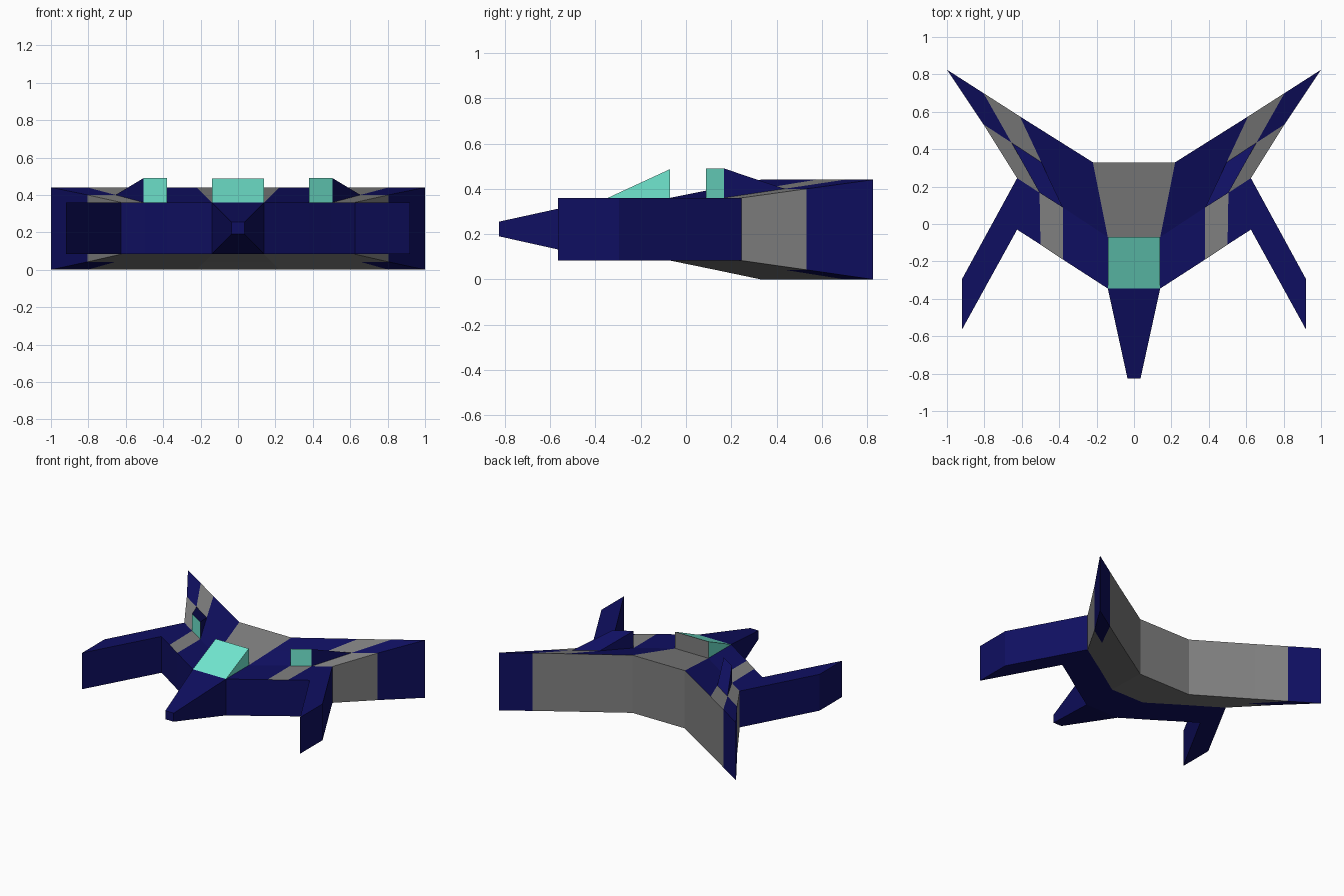
import bpy, bmesh

if "Cube" in bpy.data.objects:
    bpy.data.objects.remove(bpy.data.objects["Cube"])

NAVY, GREY, TEAL = 0, 1, 2


def make_mat(name, rgb):
    m = bpy.data.materials.new(name)
    m.diffuse_color = (*rgb, 1)
    m.use_nodes = True
    m.node_tree.nodes["Principled BSDF"].inputs["Base Color"].default_value = m.diffuse_color
    return m


mats = [make_mat("navy", (0.0048, 0.0048, 0.12)),
        make_mat("grey", (0.2159, 0.2159, 0.2159)),
        make_mat("teal", (0.175, 0.85, 0.67))]


def slab(name, rows, levels, colour, mirror=False):
    """Closed slab from rows of (x, y) points, front to back, with a
    (bottom, top) height per row. colour(side, row, column) picks the
    material; None leaves a hidden joint open."""
    bm = bmesh.new()
    key = bm.faces.layers.int.new("key")
    lo = [[bm.verts.new((x, y, z[0])) for x, y in r] for r, z in zip(rows, levels)]
    hi = [[bm.verts.new((x, y, z[1])) for x, y in r] for r, z in zip(rows, levels)]
    nr, nc = len(rows) - 1, len(rows[0]) - 1

    def face(verts, side, i, j):
        f = bm.faces.new(verts)
        c = colour(side, i, j)
        f[key] = -1 if c is None else c

    def wall(a, b, side, i, j):
        (r0, c0), (r1, c1) = a, b
        face((lo[r0][c0], lo[r1][c1], hi[r1][c1], hi[r0][c0]), side, i, j)

    for i in range(nr):
        for j in range(nc):
            for grid, side in ((hi, "top"), (lo, "bottom")):
                face((grid[i][j], grid[i][j + 1], grid[i + 1][j + 1], grid[i + 1][j]), side, i, j)
        wall((i, 0), (i + 1, 0), "side", i, 0)
        wall((i, nc), (i + 1, nc), "outer", i, nc - 1)
    for j in range(nc):
        wall((0, j), (0, j + 1), "front", 0, j)
        wall((nr, j), (nr, j + 1), "back", nr - 1, j)
    bmesh.ops.remove_doubles(bm, verts=bm.verts, dist=0.0005)
    bmesh.ops.recalc_face_normals(bm, faces=bm.faces)
    for f in bm.faces:
        f.material_index = max(f[key], 0)
    bmesh.ops.delete(bm, geom=[f for f in bm.faces if f[key] < 0], context='FACES')
    bm.faces.layers.int.remove(bm.faces.layers.int["key"])
    me = bpy.data.meshes.new(name)
    bm.to_mesh(me)
    bm.free()
    for m in mats:
        me.materials.append(m)
    ob = bpy.data.objects.new(name, me)
    bpy.context.collection.objects.link(ob)
    if mirror:
        ob.modifiers.new("mirror", 'MIRROR').use_mirror_merge = False
    return ob


# Hull and swept rear wings: half rows from centre outward, mirrored
half = [[(0.14, -0.345), (0.38, -0.19), (0.50, -0.11), (0.625, -0.03)],
        [(0.14, -0.07), (0.38, 0.088), (0.505, 0.167), (0.625, 0.245)],
        [(0.18, 0.13), (0.495, 0.33), (0.655, 0.435), (0.805, 0.533)],
        [(0.22, 0.33), (0.61, 0.575), (0.805, 0.70), (1.0, 0.825)]]
levels = [(0.083, 0.36), (0.083, 0.36), (0.042, 0.40), (0.0, 0.44)]
rows = [[(-x, y) for x, y in reversed(r)] + r for r in half]
TOP = [[None, NAVY, GREY, NAVY],
       [GREY, NAVY, None, GREY],
       [GREY, NAVY, GREY, NAVY]]


def hull_colour(side, i, j):
    k = abs(j - 3)
    if side == "top":
        return TOP[i][k]
    if side == "front":
        return None if k == 0 else NAVY
    if side in ("side", "outer") and i == 0:
        return None
    return NAVY if i == 0 or (i == 2 and k == 3) else GREY


slab("hull", rows, levels, hull_colour)

# Tapered nose
slab("nose", [[(-0.035, -0.825), (0.035, -0.825)], [(-0.14, -0.345), (0.14, -0.345)]],
     [(0.19, 0.255), levels[0]], lambda s, i, j: None if s == "back" else NAVY)

# Wedge canopy
slab("canopy", [[(-0.14, -0.345), (0.14, -0.345)], [(-0.14, -0.07), (0.14, -0.07)]],
     [(0.36, 0.36), (0.36, 0.487)],
     lambda s, i, j: {"bottom": None, "back": GREY}.get(s, TEAL))

# Forward-swept claws at the wing ends
slab("front_claw", [[half[0][3], (0.92, -0.565)], [half[1][3], (0.92, -0.295)]],
     [levels[0]] * 2, lambda s, i, j: None if s == "side" else NAVY, mirror=True)

# Engine pods with teal intakes
slab("engine_pod", [half[1][1:3], half[2][1:3]], [(0.36, 0.49), (0.40, 0.40)],
     lambda s, i, j: {"bottom": None, "front": TEAL}.get(s, NAVY), mirror=True)
